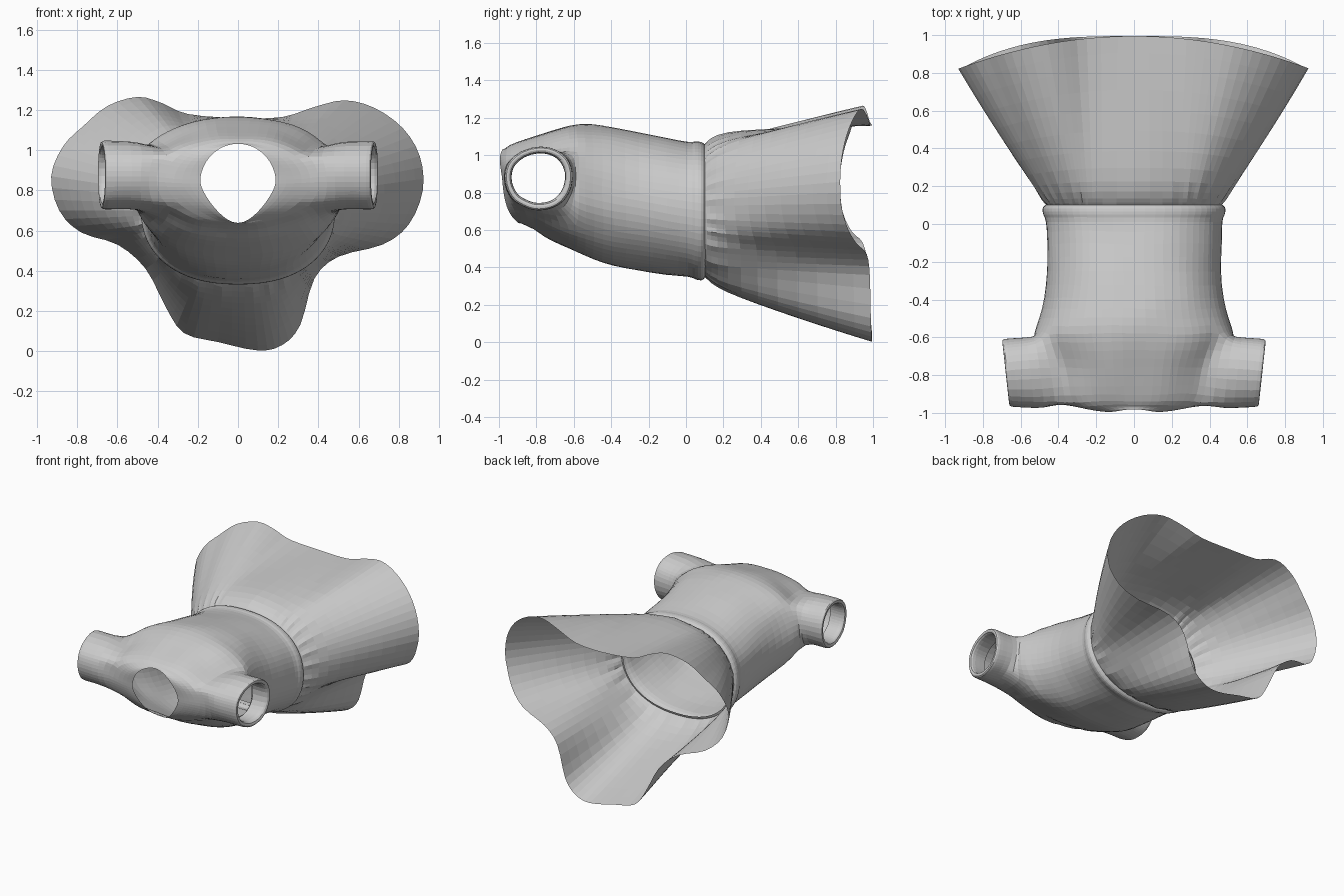
import bpy, bmesh
from math import sin, cos, pi, atan2, copysign, exp
from mathutils import Vector, noise

if "Cube" in bpy.data.objects:
    bpy.data.objects.remove(bpy.data.objects["Cube"])

N = 32  # points around the bodice


def spow(v, p):
    return copysign(abs(v) ** p, v)


def finish(name, bm):
    bmesh.ops.recalc_face_normals(bm, faces=bm.faces)
    me = bpy.data.meshes.new(name)
    bm.to_mesh(me)
    bm.free()
    ob = bpy.data.objects.new(name, me)
    bpy.context.collection.objects.link(ob)
    return ob


def loft(bm, rings):
    rows = [[bm.verts.new(p) for p in r] for r in rings]
    grid = []
    for a, b in zip(rows, rows[1:]):
        n = len(a)
        grid.append([bm.faces.new((a[i], a[(i + 1) % n], b[(i + 1) % n], b[i])) for i in range(n)])
    return grid


# Bodice: rings from waistband to neck (y, half width, top z, bottom z)
profile = [
    (0.11, .45, 1.045, .365), (0.10, .475, 1.06, .34), (0.085, .49, 1.075, .325),
    (0.045, .484, 1.078, .335), (0.03, .467, 1.068, .35),
    (-0.1, .463, 1.09, .363), (-0.25, .46, 1.125, .388), (-0.4, .475, 1.155, .405),
    (-0.5, .502, 1.168, .44), (-0.58, .535, 1.172, .475), (-0.67, .49, 1.15, .515),
    (-0.76, .45, 1.12, .56), (-0.86, .43, 1.09, .605), (-0.95, .41, 1.06, .635),
]
rings = []
for y, hw, top, bot in profile:
    ring = []
    for i in range(N):
        a = 2 * pi * i / N
        p = Vector((hw * spow(cos(a), .87), y, (top + bot) / 2 + (top - bot) / 2 * spow(sin(a), .9)))
        if y < -.85 and sin(a) < 0:
            p.y += .06 * -sin(a)
        if y < 0:
            p += noise.noise_vector(p * 6) * .016
        ring.append(p)
    rings.append(ring)

# Collar rings closing in to the open neck (half width, half height, y)
for hw, hz, y in ((.32, .2, -.972), (.24, .2, -.985), (.19, .198, -.988)):
    ring = []
    for i in range(N):
        a = 2 * pi * i / N
        s = sin(a)
        ring.append(Vector((hw * cos(a) * (1 - .35 * max(0, -s)),
                            y + .085 * max(0, -s) ** 1.5 + .008 * cos(4 * a),
                            .835 + hz * s)))
    rings.append(ring)

bm = bmesh.new()
grid = loft(bm, rings)

# Armholes
doomed = []
for r in range(9, 13):
    for k in range(-3, 3):
        doomed += [grid[r][k % N], grid[r][(N // 2 + k) % N]]
bmesh.ops.delete(bm, geom=doomed, context='FACES')

# Sleeves: extrude each armhole into a cuff with a turned-in lining
steps = [(.50, .195, .175), (.60, .188, .175), (.665, .186, .179), (.682, .18, .172),
         (.68, .155, .142), (.655, .147, .134), (.56, .15, .138)]
for side in (1, -1):
    edges = [e for e in bm.edges if e.is_boundary and all(
        v.co.x * side > .22 and -.985 < v.co.y < -.5 for v in e.verts)]
    for x, ry, rz in steps:
        res = bmesh.ops.extrude_edge_only(bm, edges=edges)['geom']
        edges = [g for g in res if isinstance(g, bmesh.types.BMEdge)]
        for v in (g for g in res if isinstance(g, bmesh.types.BMVert)):
            a = atan2((v.co.z - .88) / .17, (v.co.y + .78) / .19)
            y = -.786 + ry * cos(a)
            v.co = (side * (x + .11 * (y + .78)), y, .88 + rz * sin(a))
bodice = finish("bodice", bm)
sub = bodice.modifiers.new("smooth", 'SUBSURF')
sub.levels = sub.render_levels = 1

# Skirt: wavy hem outline (x, z), lofted back to the gathered waist
hem = [(0, 1.16), (-.25, 1.18), (-.38, 1.235), (-.5, 1.265), (-.65, 1.22), (-.77, 1.12), (-.87, 1.02),
       (-.93, .87), (-.89, .7), (-.78, .59), (-.6, .53), (-.46, .41), (-.36, .22), (-.27, .09),
       (-.1, .045), (.1, .003), (.22, .03), (.31, .13), (.38, .36), (.5, .47), (.72, .53),
       (.85, .63), (.92, .8), (.905, .97), (.82, 1.11), (.68, 1.21), (.53, 1.248), (.38, 1.215), (.22, 1.165)]


def spline(pts, per):
    out, n = [], len(pts)
    for i in range(n):
        p0, p1, p2, p3 = (Vector(pts[(i + k) % n]) for k in (-1, 0, 1, 2))
        for j in range(per):
            t = j / per
            out.append(.5 * (2 * p1 + (p2 - p0) * t + (2 * p0 - 5 * p1 + 4 * p2 - p3) * t * t
                             + (3 * p1 - p0 - 3 * p2 + p3) * t ** 3))
    return out


outline = spline(hem, 3)
rings = []
for t in (0, .015, .04, .08, .14, .22, .32, .44, .56, .68, .8, .9, 1):
    ring = []
    for i, p in enumerate(outline):
        a = atan2((p.y - .705) / .9, p.x)
        gather = 1 + .016 * cos(i * pi * 2 / 3) * min(1, t * 30) * max(0, 1 - t * 4)
        w = Vector((.465 * spow(cos(a), .9), .705 + .355 * spow(sin(a), .9)))
        w = Vector((w.x * gather, .705 + (w.y - .705) * gather))
        q = w.lerp(p, t + .1 * t * (1 - t))
        # cloth puffs out above and below just past the waist
        puff = (1 - exp(-12 * t)) * (1 - t)
        q.y += puff * (.065 * max(0, sin(a)) - .045 * max(0, -sin(a)))
        end = .995 - (.2 * p.x ** 2 if p.y > .75 else .225 * abs(p.x) ** 3)
        ring.append(Vector((q.x, .1 + (end - .1) * t, q.y)))
    rings.append(ring)
bm = bmesh.new()
loft(bm, rings)
skirt = finish("skirt", bm)
